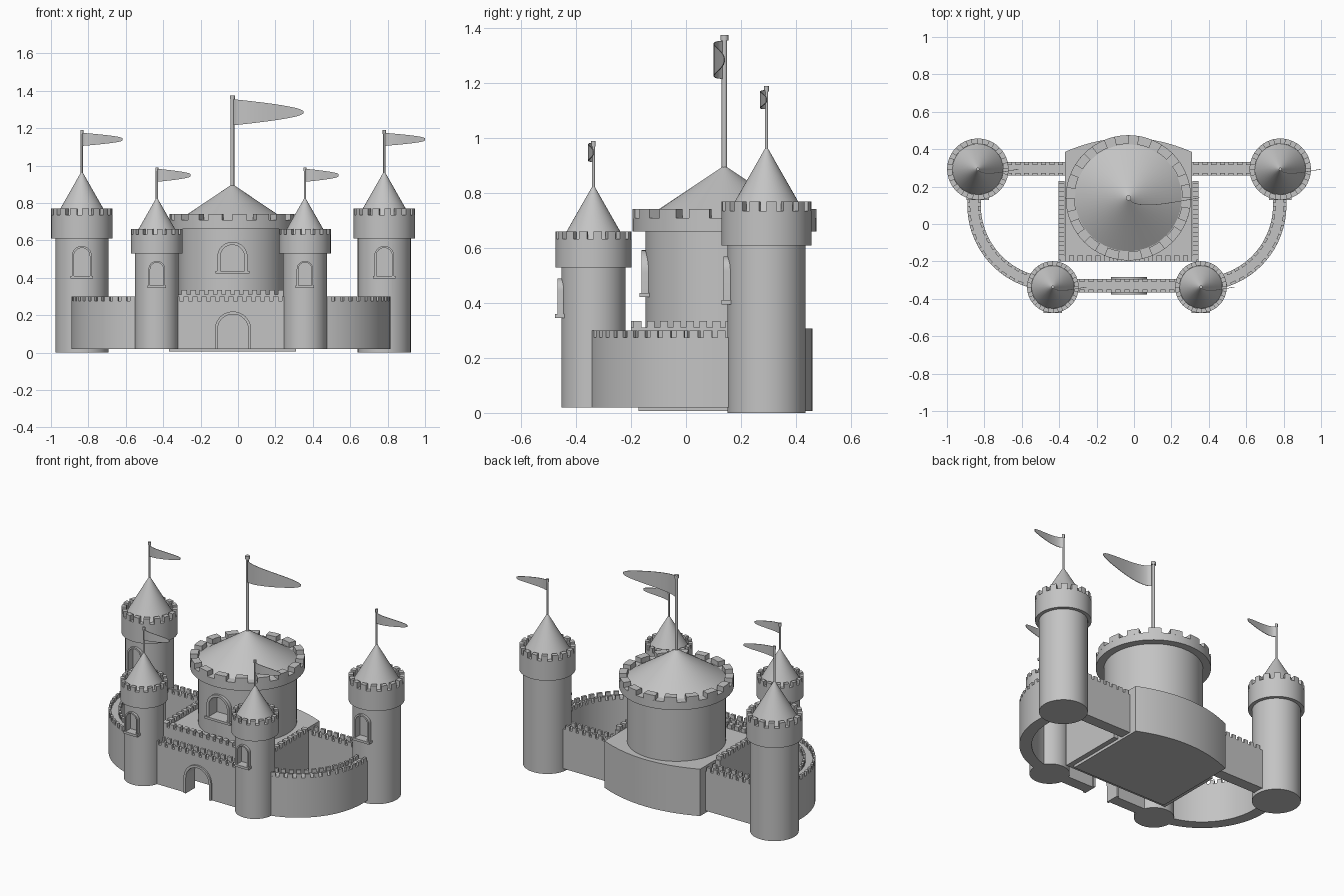
import bpy, bmesh, math
from math import pi, sin, cos

cube = bpy.data.objects.get("Cube")
if cube:
    bpy.data.objects.remove(cube, do_unlink=True)

stone = bpy.data.materials.new("grey_stone")
stone.use_nodes = True
GREY = (0.55, 0.55, 0.55, 1)
stone.diffuse_color = GREY
stone.node_tree.nodes["Principled BSDF"].inputs["Base Color"].default_value = GREY
parts = []


def finish(name, bm):
    """Turn a bmesh into a named, coloured object."""
    bmesh.ops.recalc_face_normals(bm, faces=bm.faces)
    mesh = bpy.data.meshes.new(name)
    bm.to_mesh(mesh)
    bm.free()
    obj = bpy.data.objects.new(name, mesh)
    mesh.materials.append(stone)
    bpy.context.collection.objects.link(obj)
    parts.append(obj)
    return obj


def sweep(bm, sections):
    """Bridge a row of closed cross-sections and cap both ends."""
    rings = [[bm.verts.new(p) for p in s] for s in sections]
    n = len(rings[0])
    for a, b in zip(rings, rings[1:]):
        for i in range(n):
            j = (i + 1) % n
            bm.faces.new((a[i], a[j], b[j], b[i]))
    bm.faces.new(rings[0])
    bm.faces.new(rings[-1])


def round_part(name, x, y, profile, sides=64):
    """Stack of rings given as (radius, height)."""
    bm = bmesh.new()
    ring = [(cos(2 * pi * i / sides), sin(2 * pi * i / sides)) for i in range(sides)]
    sweep(bm, [[(x + r * c, y + r * s, z) for c, s in ring] for r, z in profile])
    return finish(name, bm)


def box(name, x0, x1, y0, y1, z0, z1):
    bm = bmesh.new()
    sweep(bm, [[(x0, y0, z), (x1, y0, z), (x1, y1, z), (x0, y1, z)] for z in (z0, z1)])
    return finish(name, bm)


def arch(x, half, z0, top, n=20):
    """Outline of a round-headed opening, from left foot to right foot."""
    curve = [(x - half * cos(pi * i / n), top - half + half * sin(pi * i / n)) for i in range(n + 1)]
    return [(x - half, z0)] + curve + [(x + half, z0)]


def arch_frame(name, x, half, rim, z0, top, y0, y1):
    bm = bmesh.new()
    pairs = zip(arch(x, half, z0, top), arch(x, half - rim, z0, top - rim))
    sweep(bm, [[(a, y0, b), (a, y1, b), (c, y1, d), (c, y0, d)] for (a, b), (c, d) in pairs])
    finish(name, bm)


def cut_arch(target, x, half, z0, top, y0, y1):
    """Carve a round-headed opening into a part."""
    bm = bmesh.new()
    outline = arch(x, half, z0, top)
    sweep(bm, [[(a, y, b) for a, b in outline] for y in (y0, y1)])
    cutter = finish("opening_cutter", bm)
    cutter.hide_render = True
    mod = target.modifiers.new("opening", "BOOLEAN")
    mod.operation, mod.solver, mod.object = "DIFFERENCE", "EXACT", cutter
    bpy.context.view_layer.objects.active = target
    bpy.ops.object.modifier_apply(modifier=mod.name)
    parts.remove(cutter)
    bpy.data.objects.remove(cutter, do_unlink=True)


def window(name, body, x, face, half, z0, top, depth):
    rim = half * 0.2
    cut_arch(body, x, half - rim, z0, top - rim, face - 0.1, face + depth)
    arch_frame(name + "_window_frame", x, half, rim, z0, top, face - 0.014, face + 0.02)
    box(name + "_window_sill", x - half * 1.12, x + half * 1.12, face - 0.022, face + 0.02, z0 - 0.015, z0)


def merlon_ring(name, x, y, r0, r1, z0, z1, count=16):
    bm = bmesh.new()
    for k in range(count):
        angles = [2 * pi * (k + 0.58 * i / 3) / count for i in range(4)]
        sweep(bm, [[(x + r * cos(a), y + r * sin(a), z)
                    for r, z in ((r0, z0), (r1, z0), (r1, z1), (r0, z1))] for a in angles])
    finish(name, bm)


def flag(name, x, y, z, top, radius, length, half, centre):
    round_part(name + "_flagpole", x, y, [(radius, z), (radius, top)], 16)
    round_part(name + "_pole_cap", x, y, [(radius * 1.4, top - 0.02), (radius * 1.4, top)], 16)
    bm = bmesh.new()
    rows = []
    for i in range(25):
        t = i / 24
        h = half * (1 - t) ** 0.6 + 0.006
        px, py = x + length * t, y - 0.1 * length * sin(pi * t ** 0.53)
        rows.append([(px, py - 0.0015, centre - h), (px, py + 0.0015, centre - h),
                     (px, py + 0.0015, centre + h), (px, py - 0.0015, centre + h)])
    sweep(bm, rows)
    finish(name + "_flag", bm)


def tower(name, x, y, r, head, base, ledge, floor, rim, peak, roof, win):
    """Round body, wider head, merlons, cone roof and a window facing front."""
    body = round_part(name + "_body", x, y, [(r, base), (r, ledge + 0.01)])
    round_part(name + "_head", x, y, [(head, ledge), (head, floor)])
    merlon_ring(name + "_merlons", x, y, roof, head, floor - 0.002, rim)
    round_part(name + "_roof", x, y, [(roof, floor - 0.002), (0.001, peak)])
    window(name, body, x, y - r, *win)


def line(x0, y0, x1, y1):
    """Straight path: returns a point-and-normal function and its length."""
    length = math.hypot(x1 - x0, y1 - y0)
    dx, dy = (x1 - x0) / length, (y1 - y0) / length
    return (lambda d: (x0 + dx * d, y0 + dy * d, -dy, dx)), length


def bend(cx, cy, r, side, lead):
    """Path running forward from a back tower, then a quarter turn inward."""
    def at(d):
        if d < lead:
            return cx + side * r, cy + lead - d, side, 0
        a = (d - lead) / r
        return cx + side * r * cos(a), cy - r * sin(a), side * cos(a), -sin(a)
    return at, lead + r * pi / 2


def wall(name, path, half, z0, z1, top, rows, pitch=0.047, steps=1):
    """Wall along a path, with rows of merlons given as offset ranges."""
    at, length = path

    def section(d, o0, o1, low, high):
        x, y, nx, ny = at(d)
        return [(x + nx * o, y + ny * o, z) for o, z in ((o0, low), (o1, low), (o1, high), (o0, high))]

    bm = bmesh.new()
    sweep(bm, [section(length * i / steps, -half, half, z0, z1) for i in range(steps + 1)])
    body = finish(name, bm)
    bm = bmesh.new()
    count = round(length / pitch)
    for k in range(count):
        for o0, o1 in rows:
            sweep(bm, [section(length * (k + f) / count, o0, o1, z1 - 0.002, top) for f in (0.2, 0.8)])
    finish(name + "_merlons", bm)
    return body


# Corner towers with flags
for side, bx, fx in ((-1, -0.835, -0.434), (1, 0.782, 0.358)):
    hand = "left" if side > 0 else "right"
    tower(hand + "_back_tower", bx, 0.293, 0.142, 0.164, 0, 0.61, 0.735, 0.77, 0.97, 0.136,
          (0.053, 0.41, 0.57, 0.035))
    flag(hand + "_back_tower", bx, 0.293, 0.95, 1.19, 0.006, 0.218, 0.029, 1.14)
    tower(hand + "_front_tower", fx, -0.337, 0.117, 0.138, 0.02, 0.53, 0.632, 0.66, 0.83, 0.115,
          (0.044, 0.36, 0.49, 0.03))
    flag(hand + "_front_tower", fx, -0.337, 0.81, 0.99, 0.006, 0.18, 0.029, 0.948)

    # Curtain walls with a merlon row on each edge
    double = [(-0.036, -0.021), (0.021, 0.036)]
    wall(hand + "_curved_wall", bend(fx, 0.1, 0.421, side, 0.1), 0.036, 0.02, 0.275, 0.3, double, steps=40)
    inner = 0.31 if side > 0 else -0.37
    wall(hand + "_back_wall", line(bx - side * 0.1, 0.295, inner, 0.295), 0.036, 0.02, 0.275, 0.3, double)
    # Low parapet beside the keep
    px = 0.33 if side > 0 else -0.388
    wall(hand + "_keep_parapet", line(px, 0.23, px, -0.2), 0.016, 0.02, 0.31, 0.335, [(-0.016, 0.016)])

# Front wall and gateway
front = wall("front_wall", line(-0.35, -0.33, 0.275, -0.33), 0.036, 0.02, 0.275, 0.3, double)
cut_arch(front, -0.027, 0.083, -0.1, 0.207, -0.5, -0.2)
arch_frame("gate_frame", -0.027, 0.097, 0.015, 0.02, 0.22, -0.376, -0.284)
wall("keep_front_parapet", line(-0.404, -0.185, 0.346, -0.185), 0.016, 0.02, 0.31, 0.335, [(-0.016, 0.016)])

# Keep base with a bowed back
bm = bmesh.new()
outline = [(-0.37, -0.172), (0.31, -0.172)]
for i in range(25):
    u = 1 - i / 12
    outline.append((-0.03 + 0.34 * u, 0.385 + 0.075 * (1 - u * u)))
sweep(bm, [[(x, y, z) for x, y in outline] for z in (0.006, 0.308)])
finish("keep_base", bm)

# Central keep
tower("keep", -0.03, 0.14, 0.288, 0.335, 0.3, 0.66, 0.71, 0.742, 0.9, 0.288,
      (0.081, 0.437, 0.592, 0.07))
flag("keep", -0.03, 0.14, 0.88, 1.375, 0.01, 0.38, 0.064, 1.285)

# Smooth the round surfaces, keep edges crisp
bpy.ops.object.select_all(action="DESELECT")
for obj in parts:
    obj.select_set(True)
bpy.context.view_layer.objects.active = parts[0]
bpy.ops.object.shade_smooth_by_angle(angle=math.radians(30))
